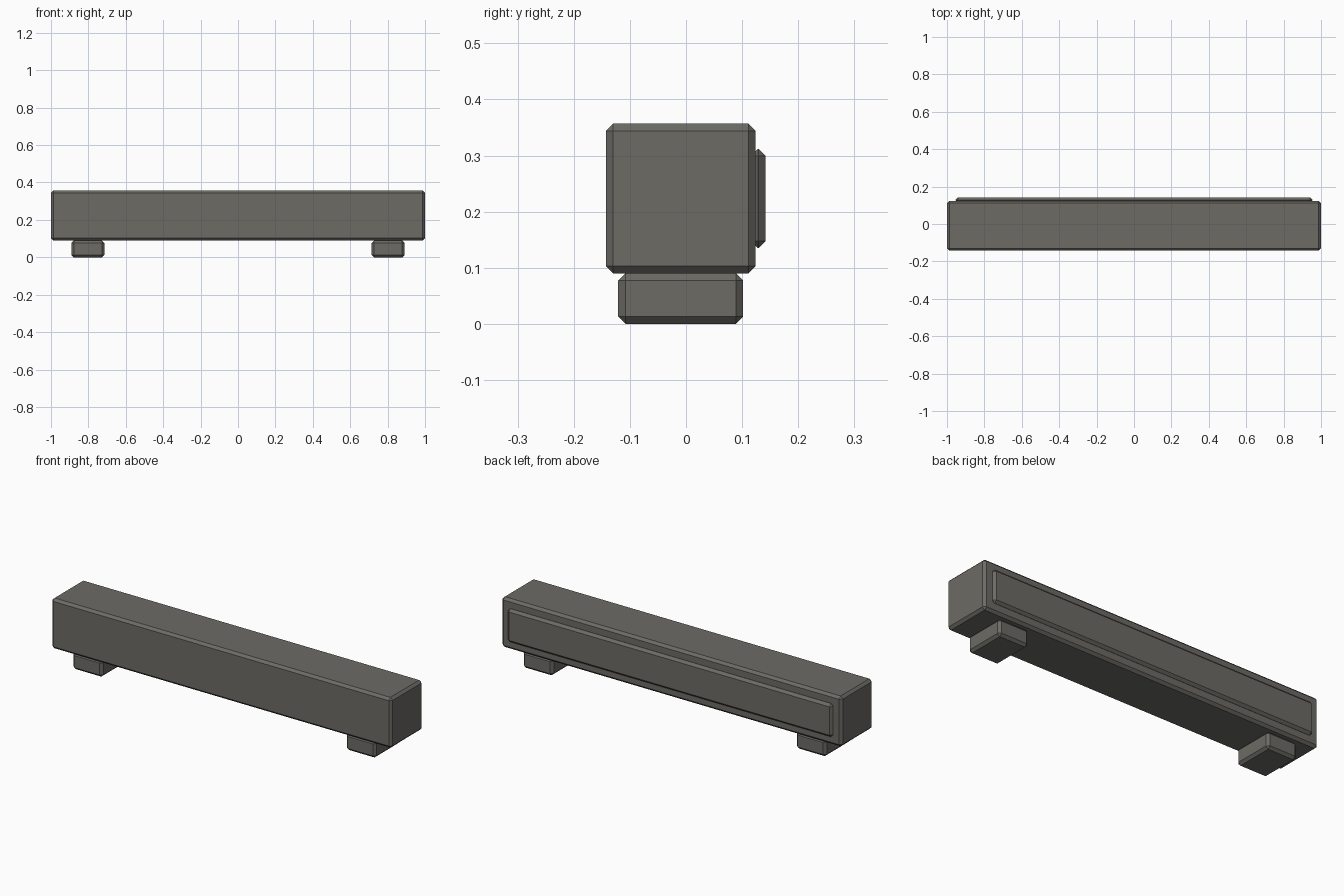
import bpy

if "Cube" in bpy.data.objects:
    bpy.data.objects.remove(bpy.data.objects["Cube"])

grey = bpy.data.materials.new("warm_grey")
grey.diffuse_color = (0.15, 0.145, 0.13, 1)
grey.use_nodes = True
grey.node_tree.nodes["Principled BSDF"].inputs["Base Color"].default_value = grey.diffuse_color


def chamfered_box(name, low, high, chamfer=0.013):
    """Box between two corners with flat chamfered edges."""
    size = [b - a for a, b in zip(low, high)]
    centre = [(a + b) / 2 for a, b in zip(low, high)]
    bpy.ops.mesh.primitive_cube_add(size=1, location=centre)
    ob = bpy.context.object
    ob.name = name
    ob.scale = size
    bpy.ops.object.transform_apply(location=False, rotation=False, scale=True)
    bevel = ob.modifiers.new("chamfer", 'BEVEL')
    bevel.width = chamfer
    bevel.segments = 1
    bevel.limit_method = 'NONE'
    ob.data.materials.append(grey)
    return ob


# Long main beam
chamfered_box("beam", (-1, -0.143, 0.09), (1, 0.124, 0.357))

# Raised panel on the back, partly sunk into the beam
chamfered_box("back_panel", (-0.955, 0.115, 0.135), (0.955, 0.142, 0.312))

# Two feet
for side, x in (("left", -0.803), ("right", 0.803)):
    chamfered_box(side + "_foot", (x - 0.088, -0.121, 0), (x + 0.088, 0.102, 0.09))
